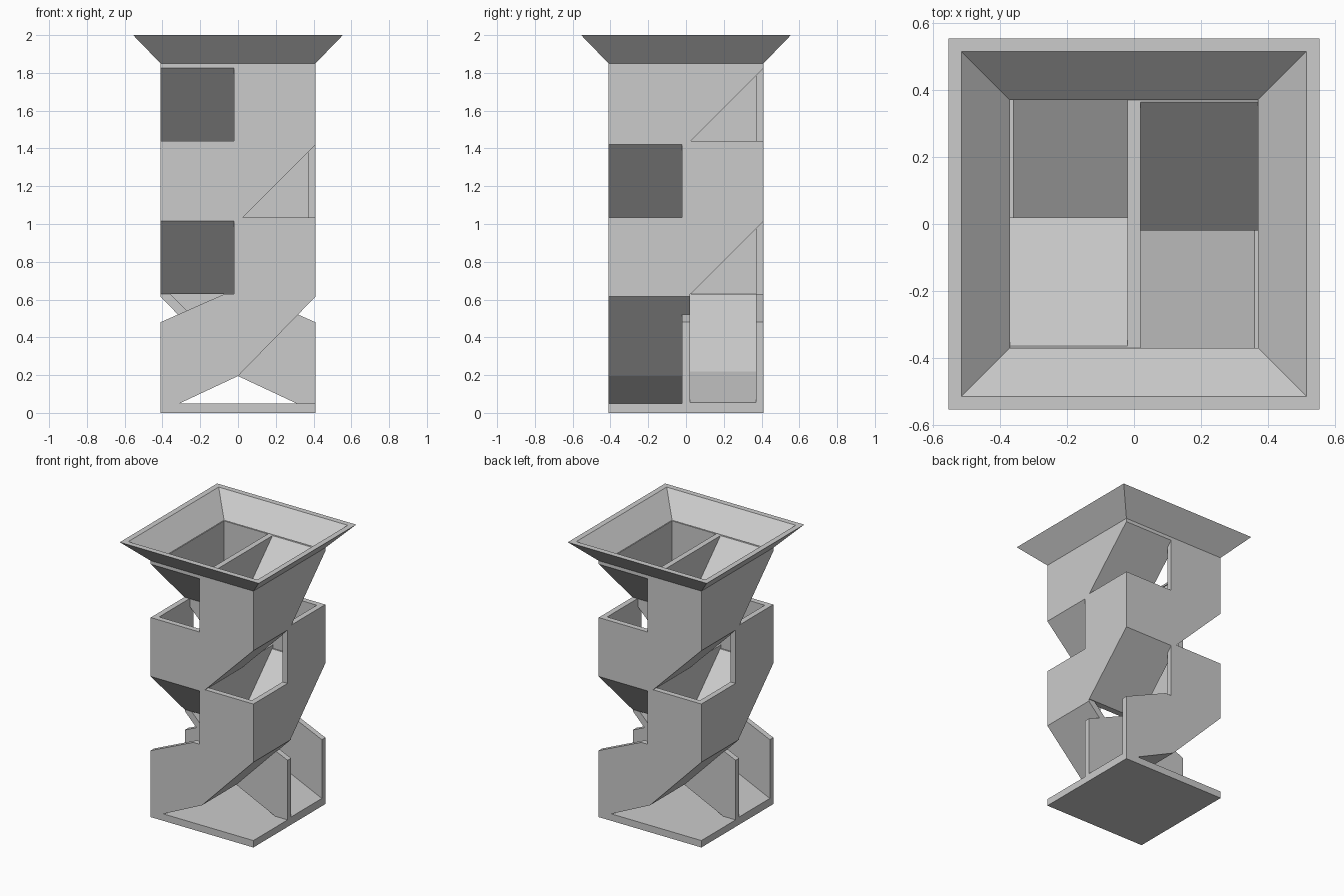
import bpy, bmesh, math
from mathutils import Matrix

if "Cube" in bpy.data.objects:
    bpy.data.objects.remove(bpy.data.objects["Cube"])

W, T = 0.41, 0.04          # half width of the tower, wall thickness
I, H = W - T, T / 2        # inner half width, half thickness
STEP = 0.405               # drop of one stage

grey = bpy.data.materials.new("light_grey")
grey.use_nodes = True
grey.diffuse_color = (0.6, 0.6, 0.6, 1)
grey.node_tree.nodes["Principled BSDF"].inputs["Base Color"].default_value = (0.6, 0.6, 0.6, 1)


def finish(name, bm, angle=0):
    bmesh.ops.transform(bm, matrix=Matrix.Rotation(angle, 4, 'Z'), verts=bm.verts)
    bmesh.ops.recalc_face_normals(bm, faces=bm.faces)
    mesh = bpy.data.meshes.new(name)
    bm.to_mesh(mesh)
    bm.free()
    mesh.materials.append(grey)
    obj = bpy.data.objects.new(name, mesh)
    bpy.context.collection.objects.link(obj)


def plate(name, profile, v0, v1, angle=0):
    """Extrude an x-z profile from y = v0 to y = v1, then turn it about z."""
    bm = bmesh.new()
    face = bm.faces.new([bm.verts.new((x, v0, z)) for x, z in profile])
    new = bmesh.ops.extrude_face_region(bm, geom=[face])["geom"]
    moved = [g for g in new if isinstance(g, bmesh.types.BMVert)]
    bmesh.ops.translate(bm, verts=moved, vec=(0, v1 - v0, 0))
    finish(name, bm, angle)


def box_profile(x0, x1, z0, z1):
    return [(x0, z0), (x1, z0), (x1, z1), (x0, z1)]


# Base plate
plate("base", box_profile(-W, W, 0, 0.05), -W, W)

# Three turning stages: each holds two chutes half a turn apart
for stage in range(3):
    low = 1.44 - STEP * stage
    top = 1.85 if stage == 0 else low + STEP
    edge = low + 0.385                      # ramp underside at the outer wall
    ramp = [(-H, low), (0.025, low), (W, edge), (W, top),
            (top - low - 0.045, top), (-H, low + 0.025)]
    side = [(-W, low), (0.025, low), (W, edge), (W, top), (-W, top)]
    divider = [(-0.025, low), (0.025, low), (W, edge), (W, top), (-W, top), (-W, edge)]
    turn = -math.pi / 2 if stage % 2 == 0 else 0
    for half, angle in (("a", turn), ("b", turn + math.pi)):
        tag = f"_{stage + 1}{half}"
        plate("ramp" + tag, ramp, -W, H, angle)
        plate("side_wall" + tag, side, -W, -I, angle)
        plate("end_wall" + tag, box_profile(-W, -I, low, top), -W, H, angle)
    plate(f"divider_{stage + 1}", divider, -H, H, turn)

# Exit stage: steep ramps that flatten towards the open exits
top = 1.44 - 2 * STEP
under = [(-W, 0.05), (-0.31, 0.05), (0, 0.195), (W, 0.615), (W, top)]
exit_ramp = under + [(0.36, top), (-0.05, 0.22), (-W, 0.056)]
exit_side = under + [(-0.07, top), (-W, 0.48)]
for half, angle in (("a", 0), ("b", math.pi)):
    plate("exit_ramp_" + half, exit_ramp, -W, H, angle)
    plate("exit_side_wall_" + half, exit_side, -W, -I, angle)
half_divider = [(0, 0.195), (0.31, 0.05), (W, 0.05), (W, 0.48), (0.07, top)]
mirrored = [(-x, z) for x, z in reversed(half_divider[1:])]
plate("exit_divider", half_divider + mirrored, -H, H)

# Funnel: four square rings joined into a closed sloping collar
bm = bmesh.new()
rings = []
for r, z in ((W, 1.85), (0.555, 2), (0.515, 2), (I, 1.855)):
    rings.append([bm.verts.new((sx * r, sy * r, z))
                  for sx, sy in ((-1, -1), (1, -1), (1, 1), (-1, 1))])
for k in range(4):
    a, b = rings[k], rings[(k + 1) % 4]
    for i in range(4):
        j = (i + 1) % 4
        bm.faces.new((a[i], a[j], b[j], b[i]))
finish("funnel", bm)
